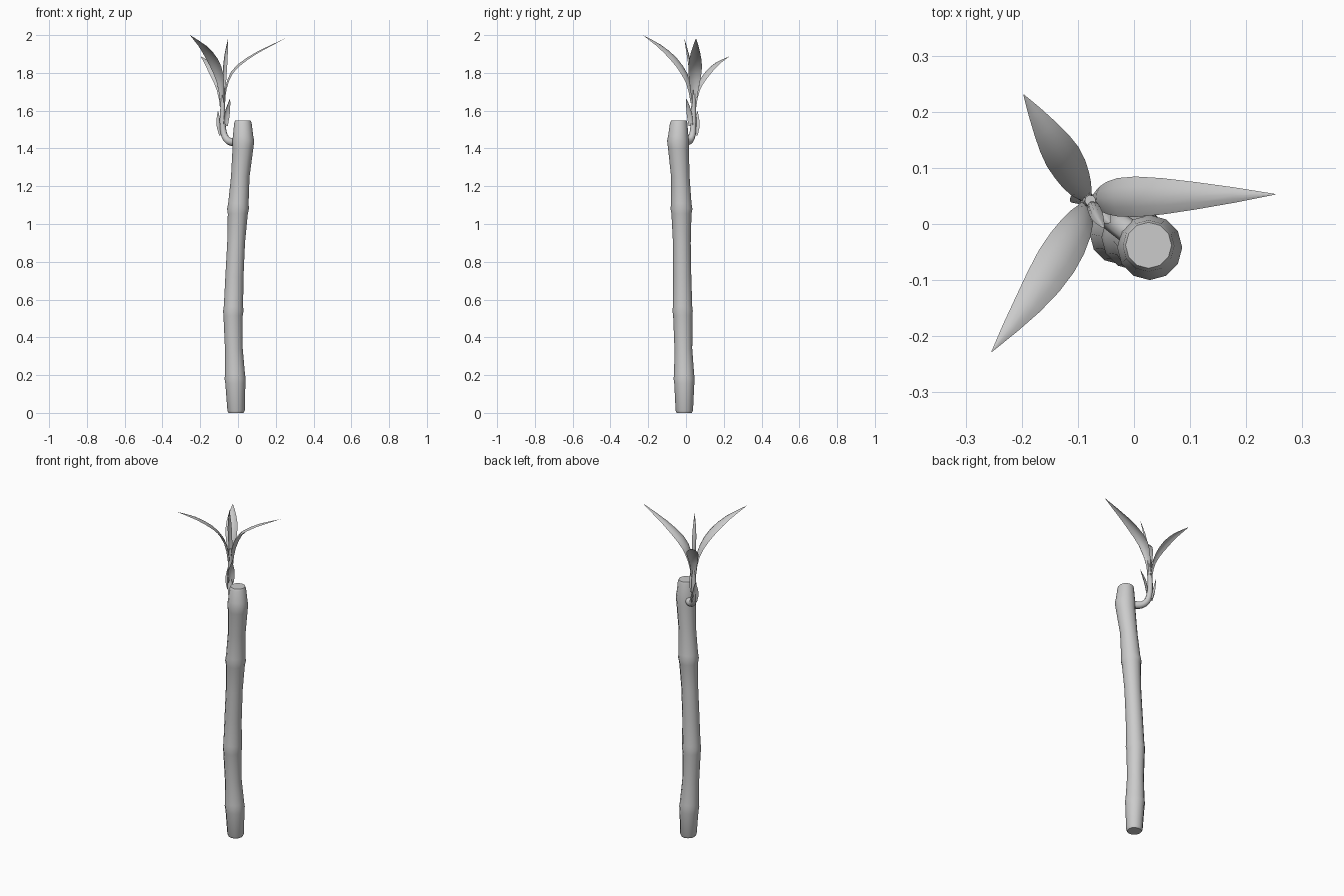
import bpy, bmesh, math
from mathutils import Vector

if "Cube" in bpy.data.objects:
    bpy.data.objects.remove(bpy.data.objects["Cube"])


def finish(name, bm, angle=50):
    bmesh.ops.recalc_face_normals(bm, faces=bm.faces)
    me = bpy.data.meshes.new(name)
    bm.to_mesh(me)
    bm.free()
    ob = bpy.data.objects.new(name, me)
    bpy.context.collection.objects.link(ob)
    bpy.ops.object.select_all(action='DESELECT')
    bpy.context.view_layer.objects.active = ob
    ob.select_set(True)
    bpy.ops.object.shade_smooth_by_angle(angle=math.radians(angle))
    return ob


def spline(pts, n):
    """Catmull-Rom samples through the given points."""
    p = [Vector(q) for q in pts]
    p = [2 * p[0] - p[1]] + p + [2 * p[-1] - p[-2]]
    out = []
    for k in range(n + 1):
        t = k / n * (len(pts) - 1)
        i = min(int(t), len(pts) - 2)
        u = t - i
        a, b, c, d = p[i:i + 4]
        out.append(0.5 * (2 * b + (c - a) * u + (2 * a - 5 * b + 4 * c - d) * u**2
                          + (3 * b - a - 3 * c + d) * u**3))
    return out


def tube(name, pts, radii, sides, flat=False):
    bm = bmesh.new()
    rings = []
    for i, p in enumerate(pts):
        tan = (pts[min(i + 1, len(pts) - 1)] - pts[max(i - 1, 0)]).normalized()
        if flat:
            tan = Vector((0, 0, 1))
        u = Vector((-0.53, -0.85, 0)) if not flat else Vector((1, 0, 0))
        u = (u - tan * u.dot(tan)).normalized()
        v = tan.cross(u)
        rings.append([bm.verts.new(p + radii[i] * (u * math.cos(a) + v * math.sin(a)))
                      for a in (2 * math.pi * k / sides for k in range(sides))])
    for a, b in zip(rings, rings[1:]):
        for k in range(sides):
            bm.faces.new((a[k], a[k - 1], b[k - 1], b[k]))
    bm.faces.new(rings[0])
    bm.faces.new(rings[-1])
    return finish(name, bm)


def leaf(name, pts, width, cup, side=None, n=9, peak=0.55, base=0.012):
    """Pointed blade along a spine with a channelled cross-section."""
    sp = spline(pts, n)
    d = sp[-1] - sp[0]
    side = Vector(side) if side else Vector((-d.y, d.x, 0)).normalized()
    bm = bmesh.new()
    rows = []
    for i, p in enumerate(sp):
        t = i / n
        tan = (sp[min(i + 1, n)] - sp[max(i - 1, 0)]).normalized()
        nor = tan.cross(side).normalized()
        if t < peak:
            w = base + (width - base) * math.sin(t / peak * math.pi / 2) ** 1.6
        else:
            w = width * (1 - ((t - peak) / (1 - peak)) ** 1.7)
        w = max(w, 0.0005)
        c = cup * (w / width) if t > 0.3 else max(cup * w / width, 0.008 * (1 - t / 0.3))
        rows.append([bm.verts.new(p + side * w * s - nor * c * (s * s - 0.4))
                     for s in (-1, -0.5, 0, 0.5, 1)])
    for a, b in zip(rows, rows[1:]):
        for k in range(4):
            bm.faces.new((a[k], a[k + 1], b[k + 1], b[k]))
    return finish(name, bm, 80)


# Jointed cane: x, y, z, radius for each ring, swelling at the nodes
cane = [(-.01, -.009, 0, .040), (-.01, -.009, .012, .046),
        (-.014, -.009, .155, .053), (-.015, -.01, .18, .056), (-.016, -.01, .205, .053),
        (-.022, -.014, .34, .047), (-.026, -.017, .515, .051),
        (-.025, -.018, .54, .054), (-.024, -.018, .565, .051),
        (-.019, -.02, .72, .048), (-.01, -.022, .9, .047), (-.001, -.024, 1.055, .053),
        (0, -.024, 1.08, .058), (.002, -.025, 1.11, .054),
        (.012, -.03, 1.25, .049), (.026, -.04, 1.4, .055),
        (.028, -.042, 1.44, .058), (.027, -.041, 1.465, .054),
        (.026, -.039, 1.535, .046), (.026, -.038, 1.547, .041)]
tube("cane", [Vector(c[:3]) for c in cane], [c[3] for c in cane], 12, flat=True)

# Side shoot that leaves the top node and turns upward
path = spline([(0, -.02, 1.435), (-.045, .012, 1.437), (-.072, .033, 1.47),
               (-.082, .04, 1.54), (-.081, .04, 1.62), (-.078, .042, 1.72)], 20)
tube("shoot", path, [.023 - .013 * i / 20 for i in range(21)], 8)

# Three arching leaves
leaf("leaf_right", [(-.075, .042, 1.62), (-.062, .045, 1.73), (-.02, .048, 1.82),
                    (.09, .05, 1.902), (.252, .053, 1.983)], .036, .012)
leaf("leaf_front", [(-.083, .035, 1.64), (-.092, .012, 1.76), (-.125, -.045, 1.86),
                    (-.18, -.13, 1.94), (-.254, -.228, 2.0)], .037, .012)
leaf("leaf_back", [(-.083, .044, 1.62), (-.094, .062, 1.72), (-.118, .105, 1.795),
                   (-.152, .16, 1.85), (-.197, .231, 1.888)], .033, .012)

# Rolled young leaf standing in the middle
leaf("young_leaf", [(-.078, .04, 1.64), (-.075, .034, 1.76), (-.067, .016, 1.88),
                    (-.053, -.008, 1.98)], .012, .010, n=7, base=.009)

# Small sheaths on the shoot
leaf("upper_sheath", [(-.07, .03, 1.52), (-.062, .022, 1.59), (-.042, .002, 1.665)],
     .020, .014, n=6, peak=.4, base=.016)
leaf("lower_sheath", [(-.085, .045, 1.47), (-.097, .052, 1.53), (-.106, .06, 1.60)],
     .020, .014, n=6, peak=.4, base=.016)
